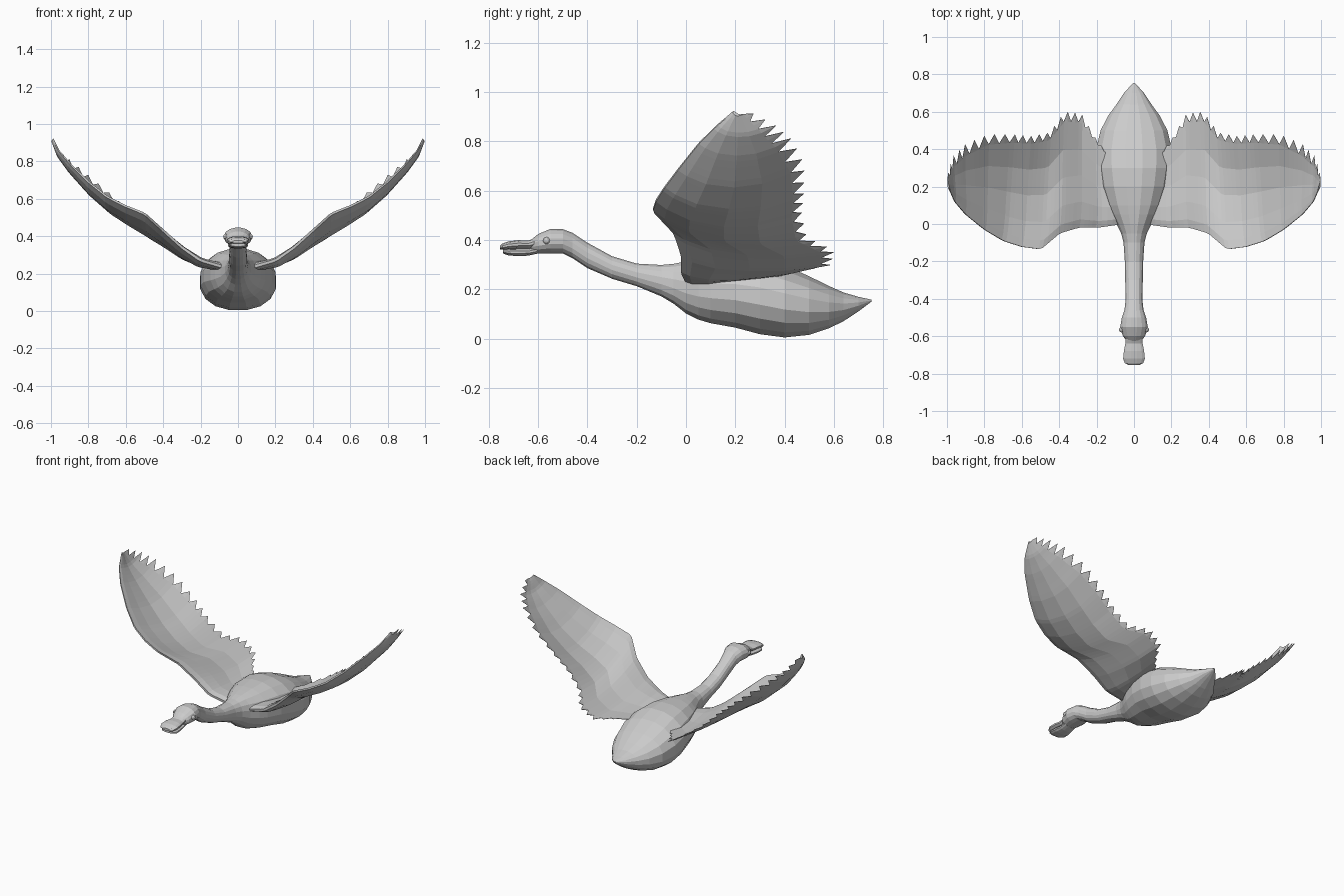
import bpy, bmesh, math
from mathutils import Vector

if "Cube" in bpy.data.objects:
    bpy.data.objects.remove(bpy.data.objects["Cube"])


def loft(name, rings):
    """Skin a list of closed rings and cap both ends."""
    bm = bmesh.new()
    vs = [[bm.verts.new(p) for p in r] for r in rings]
    n = len(vs[0])
    for a, b in zip(vs, vs[1:]):
        for i in range(n):
            bm.faces.new((a[i], a[(i + 1) % n], b[(i + 1) % n], b[i]))
    bm.faces.new(vs[0])
    bm.faces.new(vs[-1])
    bmesh.ops.recalc_face_normals(bm, faces=bm.faces)
    mesh = bpy.data.meshes.new(name)
    bm.to_mesh(mesh)
    bm.free()
    ob = bpy.data.objects.new(name, mesh)
    bpy.context.collection.objects.link(ob)
    return ob


def oval(y, bottom, top, half_width, n=16, power=0.92):
    """Rounded cross-section facing along y."""
    zc, h = (bottom + top) / 2, (top - bottom) / 2
    pts = []
    for i in range(n):
        a = 2 * math.pi * (i + 0.5) / n
        c, s = math.cos(a), math.sin(a)
        pts.append((half_width * math.copysign(abs(c) ** power, c), y,
                    zc + h * math.copysign(abs(s) ** power, s)))
    return pts


def mirror(ob):
    ob.modifiers.new("Mirror", 'MIRROR').use_clip = False


# Body, neck and head: y, bottom, top, half width
body = [(-.63, .355, .40, .035), (-.60, .345, .425, .06), (-.55, .345, .446, .075),
        (-.50, .345, .445, .066), (-.46, .325, .43, .052), (-.40, .285, .39, .045),
        (-.30, .242, .335, .048), (-.20, .212, .305, .05), (-.10, .17, .30, .057),
        (-.05, .14, .305, .07), (0, .10, .315, .095), (.05, .075, .322, .125),
        (.10, .06, .328, .15), (.20, .042, .335, .185), (.30, .015, .33, .204),
        (.40, .002, .30, .206), (.50, .013, .255, .182), (.58, .04, .215, .14),
        (.64, .07, .188, .095), (.70, .11, .17, .055), (.753, .15, .158, .006)]
loft("body", [oval(*s) for s in body])

# Bill halves
upper = [(-.60, .37, .415, .045), (-.64, .365, .398, .048), (-.68, .364, .40, .056),
         (-.72, .362, .395, .06), (-.745, .36, .386, .05), (-.754, .362, .378, .03)]
lower = [(-.60, .345, .372, .042), (-.64, .336, .366, .045), (-.68, .334, .366, .053),
         (-.72, .337, .364, .055), (-.742, .345, .362, .042)]
loft("upper_bill", [oval(*s, n=12) for s in upper])
loft("lower_bill", [oval(*s, n=12) for s in lower])

# Eyes
bm = bmesh.new()
bmesh.ops.create_uvsphere(bm, u_segments=10, v_segments=6, radius=.015)
bmesh.ops.translate(bm, verts=bm.verts, vec=(.065, -.565, .397))
mesh = bpy.data.meshes.new("eyes")
bm.to_mesh(mesh)
bm.free()
eyes = bpy.data.objects.new("eyes", mesh)
bpy.context.collection.objects.link(eyes)
mirror(eyes)

# Wing: leading edge and feather-tip edge, root to tip
lead = [(.06, 0, .23), (.2, -.02, .27), (.3, -.02, .34), (.4, -.05, .43), (.5, -.135, .52),
        (.6, -.122, .56), (.7, -.09, .61), (.8, -.03, .69), (.9, .05, .79),
        (.96, .12, .86), (.99, .19, .92)]
trail = [(.13, .36, .25), (.2, .45, .27), (.28, .59, .30), (.37, .60, .36), (.45, .49, .41),
         (.55, .47, .51), (.65, .48, .60), (.78, .48, .71), (.90, .43, .81),
         (.97, .36, .87), (1.0, .25, .925)]
sag = [0, .02, .035, .05, .065, .075, .08, .075, .055, .035, .015]
notch = [.02, .05, .08, .08, .07, .07, .08, .11, .17, .24, .3]
rows = [(0, .3), (.08, .8), (.25, 1), (.5, .6), (.75, .32), (1, .15)]


def sample(table, u):
    i = min(int(u), len(table) - 2)
    f = u - i
    a, b = table[i], table[i + 1]
    if isinstance(a, tuple):
        return Vector(a).lerp(Vector(b), f)
    return a + (b - a) * f


up = Vector((-.55, 0, .83))
feathers = 23
columns = 2 * feathers + 1
rings = []
for c in range(columns):
    u = 10 * c / (columns - 1)
    a, b = sample(lead, u), sample(trail, u)
    d = sample(notch, u)
    thick = .027 - .0018 * u
    tip = 1 if c % 2 else 1 - d + .004
    top, under = [], []
    for v, t in [(v * (1 - d), t) for v, t in rows] + [(tip, .06)]:
        p = a.lerp(b, v)
        p.z -= sample(sag, u) * 4 * v * (1 - v)
        top.append(p + up * thick * t)
        under.append(p - up * thick * t)
    rings.append(top + under[::-1])
wings = loft("wings", rings)
mirror(wings)
